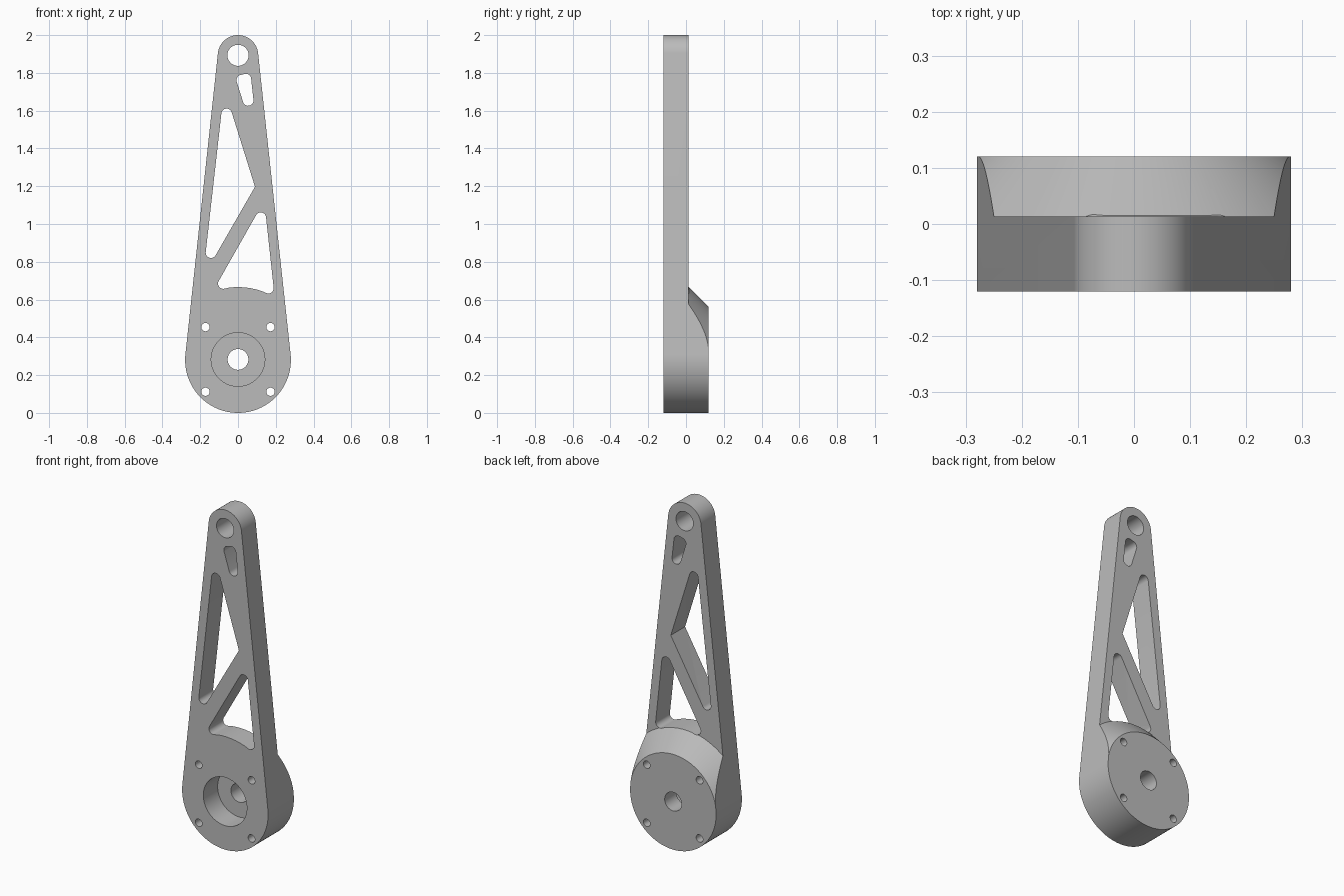
import bpy, bmesh, math
from mathutils import Vector

cube = bpy.data.objects.get("Cube")
if cube:
    bpy.data.objects.remove(cube, do_unlink=True)

FRONT, PLATE_BACK, BACK = -0.12, 0.013, 0.12
HUB_Z, HUB_R = 0.28, 0.28
TIP_Z, TIP_R = 1.893, 0.107

grey = bpy.data.materials.new("plain_grey")
grey.use_nodes = True
grey.diffuse_color = (0.5, 0.5, 0.5, 1)
grey.node_tree.nodes["Principled BSDF"].inputs["Base Color"].default_value = (0.5, 0.5, 0.5, 1)


def skin(name, rings):
    """Solid through a row of matching rings, capped at both ends."""
    bm = bmesh.new()
    rows = [[bm.verts.new(p) for p in ring] for ring in rings]
    n = len(rows[0])
    for a, b in zip(rows, rows[1:]):
        for i in range(n):
            j = (i + 1) % n
            bm.faces.new((a[i], a[j], b[j], b[i]))
    bm.faces.new(rows[0])
    bm.faces.new(rows[-1])
    bmesh.ops.recalc_face_normals(bm, faces=bm.faces)
    mesh = bpy.data.meshes.new(name)
    bm.to_mesh(mesh)
    bm.free()
    mesh.materials.append(grey)
    ob = bpy.data.objects.new(name, mesh)
    bpy.context.collection.objects.link(ob)
    return ob


def prism(name, outline, y0, y1):
    return skin(name, [[(x, y, z) for x, z in outline] for y in (y0, y1)])


def lathe(name, profile, cx, cz, n):
    """Revolve (radius, y) points about an axis along y."""
    turn = [2 * math.pi * i / n for i in range(n)]
    return skin(name, [[(cx + r * math.cos(t), y, cz + r * math.sin(t)) for t in turn]
                       for r, y in profile])


def arc(cz, r, a0, a1, n):
    return [(r * math.cos(a0 + (a1 - a0) * i / n), cz + r * math.sin(a0 + (a1 - a0) * i / n))
            for i in range(n + 1)]


def rounded(corners, n=10):
    """Polygon from (x, z, fillet radius) corners."""
    out = []
    for i, (x, z, r) in enumerate(corners):
        p = Vector((x, z))
        if r == 0:
            out.append((x, z))
            continue
        u = (Vector(corners[i - 1][:2]) - p).normalized()
        v = (Vector(corners[(i + 1) % len(corners)][:2]) - p).normalized()
        half = u.angle(v) / 2
        centre = p + (u + v).normalized() * (r / math.sin(half))
        start = p + u * (r / math.tan(half)) - centre
        end = p + v * (r / math.tan(half)) - centre
        sweep = start.angle(end)
        for k in range(n + 1):
            t = k / n
            d = (start * math.sin((1 - t) * sweep) + end * math.sin(t * sweep)) / math.sin(sweep)
            out.append(tuple(centre + d))
    return out


def combine(target, tool, operation):
    tool.hide_render = True
    mod = target.modifiers.new("cut", 'BOOLEAN')
    mod.operation = operation
    mod.solver = 'EXACT'
    mod.object = tool
    bpy.context.view_layer.objects.active = target
    bpy.ops.object.modifier_apply(modifier=mod.name)
    bpy.data.objects.remove(tool, do_unlink=True)


# Tapered arm: two circles joined by tangent lines
tilt = math.asin((HUB_R - TIP_R) / (TIP_Z - HUB_Z))
outline = (arc(TIP_Z, TIP_R, tilt, math.pi - tilt, 48)
           + arc(HUB_Z, HUB_R, math.pi - tilt, 2 * math.pi + tilt, 80))
arm = prism("lever_arm", outline, FRONT, BACK)

# Thin the arm behind, leaving a hub with a conical shoulder
shoulder = lathe("shoulder_envelope",
                 [(3, -0.3), (3, PLATE_BACK), (0.388, PLATE_BACK), (0.261, 0.14)],
                 0, HUB_Z, 160)
combine(arm, shoulder, 'INTERSECT')

# Lightening pockets; the lower one follows the shoulder
R = 0.028
floor_arc = [(x, HUB_Z + math.sqrt(0.386 ** 2 - x * x), 0)
             for x in (-0.05, -0.02, 0.01, 0.04, 0.07, 0.1, 0.13)]
pockets = {
    "upper_pocket": [(-0.073, 1.718, R), (0.09, 1.197, 0), (-0.186, 0.717, R)],
    "lower_pocket": [(0.139, 1.123, R), (-0.134, 0.642, R)] + floor_arc + [(0.194, 0.614, R)],
    "tip_pocket": [(-0.016, 1.782, R), (0.066, 1.802, R), (0.112, 1.377, R)],
}
for name, corners in pockets.items():
    combine(arm, prism(name, rounded(corners), -0.3, 0.3), 'DIFFERENCE')

# Tip bore, stepped hub bore and four screw holes
combine(arm, lathe("tip_bore", [(0.056, -0.3), (0.056, 0.3)], 0, TIP_Z, 48), 'DIFFERENCE')
bore = [(0.142, -0.3), (0.142, 0.013), (0.055, 0.013), (0.055, 0.3)]
combine(arm, lathe("hub_bore", bore, 0, HUB_Z + 0.003, 72), 'DIFFERENCE')
for sx in (-1, 1):
    for sz in (-1, 1):
        hole = lathe("screw_hole", [(0.022, -0.3), (0.022, 0.3)],
                     sx * 0.172, HUB_Z + 0.003 + sz * 0.171, 28)
        combine(arm, hole, 'DIFFERENCE')

bpy.ops.object.select_all(action='DESELECT')
arm.select_set(True)
bpy.context.view_layer.objects.active = arm
bpy.ops.object.shade_smooth_by_angle(angle=math.radians(25))
